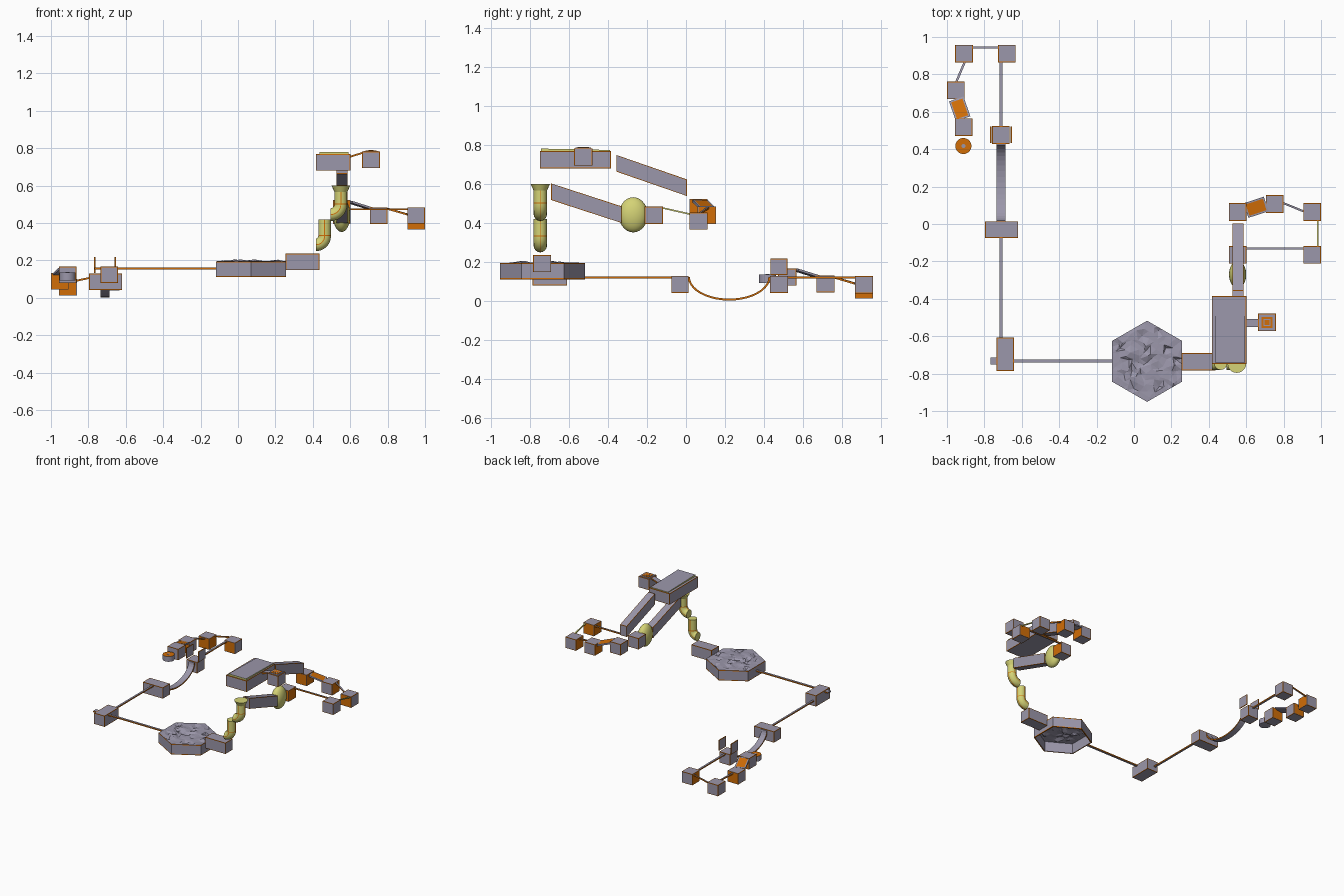
import bpy, bmesh, math, random
from mathutils import Vector

if "Cube" in bpy.data.objects:
    bpy.data.objects.remove(bpy.data.objects["Cube"])
random.seed(4)

def mat(name, col):
    m = bpy.data.materials.new(name)
    m.diffuse_color = (*col, 1)
    m.use_nodes = True
    m.node_tree.nodes["Principled BSDF"].inputs["Base Color"].default_value = m.diffuse_color
    return m

GREY = mat("stone grey", (0.33, 0.31, 0.405))
ORANGE = mat("burnt orange", (0.64, 0.155, 0.002))
YELLOW = mat("pale yellow", (0.66, 0.65, 0.18))
MATS = [GREY, ORANGE, YELLOW]

def finish(bm, name):
    bmesh.ops.recalc_face_normals(bm, faces=bm.faces)
    me = bpy.data.meshes.new(name)
    bm.to_mesh(me)
    bm.free()
    for m in MATS:
        me.materials.append(m)
    ob = bpy.data.objects.new(name, me)
    bpy.context.collection.objects.link(ob)
    return ob

def smooth(ob):
    bpy.ops.object.select_all(action='DESELECT')
    ob.select_set(True)
    bpy.context.view_layer.objects.active = ob
    bpy.ops.object.shade_smooth_by_angle(angle=math.radians(40))

# inset a face and give its border its own colour
def framed(bm, f, width, inner, border):
    bmesh.ops.inset_individual(bm, faces=[f], thickness=width)
    f.material_index = inner
    for e in f.edges:
        for g in e.link_faces:
            if g != f:
                g.material_index = border

DIRS = {'+x': (1, 0, 0), '-x': (-1, 0, 0), '+y': (0, 1, 0), '-y': (0, -1, 0)}

# room: grey panels with thin orange seams, doorway sides orange
def room(name, x, y, z, doors=()):
    bm = bmesh.new()
    bmesh.ops.create_cube(bm, size=1)
    for v in bm.verts:
        v.co = [a[0] + (c + 0.5) * (a[1] - a[0]) for a, c in zip((x, y, z), v.co)]
    bm.normal_update()
    open_dirs = [Vector(DIRS[d]) for d in doors]
    for f in bm.faces[:]:
        if min(e.calc_length() for e in f.edges) < 0.02:
            f.material_index = 1
        elif any(f.normal.dot(d) > 0.9 for d in open_dirs):
            framed(bm, f, 0.004, 1, 0)
        else:
            framed(bm, f, 0.006, 0, 1)
    return finish(bm, name)

def cube(name, cx, cy, top, doors=(), s=0.047):
    return room(name, (cx - s, cx + s), (cy - s, cy + s), (top - 0.088, top), doors)

# beam: straight or sloping passage with upright ends
def beam(name, a, b, w, h, style='plate'):
    a, b = Vector(a), Vector(b)
    d = (b - a).to_2d().normalized()
    side = Vector((-d.y, d.x, 0)) * w / 2
    up = Vector((0, 0, h / 2))
    bm = bmesh.new()
    r = [[bm.verts.new(p + s * side + t * up) for s, t in ((-1, -1), (1, -1), (1, 1), (-1, 1))] for p in (a, b)]
    ends = [bm.faces.new(r[0]), bm.faces.new(r[1])]
    sides = [bm.faces.new((r[0][i], r[0][(i + 1) % 4], r[1][(i + 1) % 4], r[1][i])) for i in range(4)]
    bmesh.ops.recalc_face_normals(bm, faces=bm.faces)
    if style == 'plate':
        sides[1].material_index = sides[3].material_index = 1
    elif style == 'ramp':
        framed(bm, sides[2], 0.013, 1, 0)
    else:
        for f in sides + ends:
            framed(bm, f, 0.005, 0, 1)
    return finish(bm, name)

# hexagonal cave: rough top over a hollow six-sided wall
HX, HY = 0.07, -0.734
bm = bmesh.new()
bmesh.ops.create_circle(bm, cap_ends=True, segments=6, radius=0.217)
bmesh.ops.poke(bm, faces=bm.faces[:])
bmesh.ops.subdivide_edges(bm, edges=bm.edges[:], cuts=6, use_grid_fill=True)
for v in bm.verts:
    if not v.is_boundary:
        rise = random.uniform(-0.012, 0.012) if random.random() < 0.3 else random.uniform(0, 0.004)
        v.co += Vector((random.uniform(-0.012, 0.012), random.uniform(-0.012, 0.012), rise))
    v.co += Vector((HX, HY, 0.195))
finish(bm, "cave_rough_top")
bm = bmesh.new()
rings = []
for rad, z in ((0.217, 0.195), (0.217, 0.189), (0.217, 0.118), (0.217, 0.112), (0.208, 0.112), (0.208, 0.193)):
    rings.append([bm.verts.new((HX + rad * math.sin(k * math.pi / 3), HY + rad * math.cos(k * math.pi / 3), z))
                  for k in range(6)])
for j in range(5):
    for k in range(6):
        f = bm.faces.new((rings[j][k], rings[j][(k + 1) % 6], rings[j + 1][(k + 1) % 6], rings[j + 1][k]))
        f.material_index = 0 if j in (1, 4) else 1
finish(bm, "cave_wall")

# long rooms
room("cave_side_room", (0.255, 0.435), (-0.782, -0.69), (0.148, 0.236))
room("corner_room", (-0.735, -0.642), (-0.785, -0.608), (0.08, 0.167))
room("bridge_room", (-0.796, -0.619), (-0.075, 0.014), (0.043, 0.13))
room("upper_hall", (0.416, 0.601), (-0.748, -0.385), (0.68, 0.768))

# small rooms on the left
cube("bridge_end_room", -0.712, 0.476, 0.13)
cube("left_room_1", -0.68, 0.911, 0.128, ('-y', '-x'))
cube("left_room_2", -0.909, 0.911, 0.101, ('-y', '+x'))
cube("left_room_3", -0.952, 0.714, 0.132, ('+y', '-y'))
cube("left_room_4", -0.911, 0.518, 0.167, ('+y',))
# small rooms on the right
cube("right_room_1", 0.554, 0.064, 0.523, ('+x', '-y'))
cube("right_room_2", 0.752, 0.107, 0.484, ('-x', '+x'))
cube("right_room_3", 0.952, 0.064, 0.454, ('-x', '-y'))
cube("right_room_4", 0.952, -0.165, 0.484, ('-x', '+y'))
cube("right_room_5", 0.554, -0.165, 0.484, ('+x', '-y'))
cube("hatch_room", 0.711, -0.526, 0.782)

# hatch: stacked square frames, grey and orange
for i, (s, z) in enumerate(((0.04, 0.786), (0.03, 0.788), (0.019, 0.789), (0.014, 0.79))):
    bm = bmesh.new()
    bmesh.ops.create_cube(bm, size=1)
    for v in bm.verts:
        v.co = (0.711 + v.co.x * 2 * s, -0.526 + v.co.y * 2 * s, z - 0.006 + (v.co.z + 0.5) * 0.006)
    for f in bm.faces:
        f.material_index = i % 2
    finish(bm, "hatch_frame_%d" % i)

# flaps standing over the bridge end room
for x in (-0.766, -0.656):
    room("flap", (x - 0.003, x + 0.003), (0.432, 0.52), (0.134, 0.218))

# thin passages
for n, a, b, w in (
        ("cave_passage", (-0.642, -0.733, 0.158), (-0.115, -0.733, 0.158), 0.017),
        ("corner_stub", (-0.768, -0.733, 0.158), (-0.735, -0.733, 0.158), 0.036),
        ("corner_passage", (-0.711, -0.61, 0.121), (-0.711, -0.075, 0.121), 0.015),
        ("left_passage_1", (-0.711, 0.522, 0.121), (-0.711, 0.866, 0.121), 0.015),
        ("left_passage_2", (-0.726, 0.944, 0.121), (-0.863, 0.944, 0.092), 0.009),
        ("left_passage_3", (-0.905, 0.866, 0.09), (-0.95, 0.76, 0.121), 0.012),
        ("right_passage_1", (0.798, 0.112, 0.477), (0.906, 0.068, 0.446), 0.011),
        ("right_passage_2", (0.906, -0.131, 0.474), (0.6, -0.131, 0.474), 0.011),
        ("hatch_passage", (0.6, -0.529, 0.755), (0.665, -0.529, 0.775), 0.042)):
    beam(n, a, b, w, 0.01)
slide = beam("yellow_passage", (0.983, 0.018, 0.446), (0.983, -0.119, 0.477), 0.009, 0.008)
for p in slide.data.polygons:
    p.material_index = 2

# orange ramps and sloping corridors
beam("left_ramp", (-0.95, 0.669, 0.127), (-0.914, 0.563, 0.16), 0.082, 0.012, 'ramp')
beam("right_ramp", (0.599, 0.072, 0.512), (0.707, 0.107, 0.478), 0.082, 0.012, 'ramp')
beam("upper_corridor", (0.556, -0.357, 0.706), (0.556, 0.004, 0.581), 0.058, 0.085, 'corridor')
beam("lower_corridor", (0.556, -0.69, 0.56), (0.556, -0.33, 0.443), 0.058, 0.085, 'corridor')

# hanging bridge: half-ellipse strip
bm = bmesh.new()
prev = None
N = 20
for i in range(N + 1):
    t = math.pi * i / N
    row = []
    for k in (0, 0.01):
        y, z = 0.221 - (0.211 - k) * math.cos(t), 0.124 - (0.121 - k) * math.sin(t)
        row.append([bm.verts.new((x, y, z)) for x in (-0.735, -0.686)])
    ring = [row[0][0], row[0][1], row[1][1], row[1][0]]
    if prev:
        for k in range(4):
            f = bm.faces.new((prev[k], prev[(k + 1) % 4], ring[(k + 1) % 4], ring[k]))
            f.material_index = k % 2
    if i in (0, N):
        bm.faces.new(ring)
    prev = ring
finish(bm, "hanging_bridge")

# yellow elbow pipes with thin orange seams: vertical run that turns toward -x
def pipe(name, x, top, bend_z, bend, rad=0.034, y=-0.746):
    path = [(x, top, 0), (x, bend_z + 0.005, 0), (x, bend_z, 0)]
    for i in range(1, 9):
        a = math.pi / 2 * i / 8
        path.append((x - bend + bend * math.cos(a), bend_z - bend * math.sin(a), a))
    angles = [math.radians(q * 90 + d) for q in range(4) for d in (-4, 4, 24, 45, 66)]
    n = len(angles)
    bm = bmesh.new()
    prev = None
    for i, (px, pz, a) in enumerate(path):
        ring = []
        for u in angles:
            c = rad * math.cos(u)
            ring.append(bm.verts.new((px + c * math.cos(a), y + rad * math.sin(u), pz - c * math.sin(a))))
        if prev:
            for k in range(n):
                f = bm.faces.new((prev[k], prev[(k + 1) % n], ring[(k + 1) % n], ring[k]))
                f.material_index = 1 if i == 2 or k % 5 == 0 else 2
        if i in (0, len(path) - 1):
            bm.faces.new(ring).material_index = 2
        prev = ring
    smooth(finish(bm, name))

pipe("upper_pipe", 0.55, 0.58, 0.5, 0.055)
pipe("lower_pipe", 0.463, 0.42, 0.33, 0.046)

def round_part(name, loc, r1, r2, h, side, cap):
    bm = bmesh.new()
    bmesh.ops.create_cone(bm, cap_ends=True, segments=20, radius1=r1, radius2=r2, depth=h)
    bmesh.ops.translate(bm, verts=bm.verts, vec=loc)
    bm.normal_update()
    for f in bm.faces:
        f.material_index = cap if f.normal.z > 0.9 else side
    smooth(finish(bm, name))

round_part("pipe_flange", (0.55, -0.746, 0.583), 0.034, 0.05, 0.034, 2, 2)
round_part("round_end_room", (-0.912, 0.417, 0.115), 0.043, 0.043, 0.042, 0, 1)
round_part("round_end_plug", (-0.912, 0.417, 0.135), 0.011, 0.011, 0.006, 0, 0)

# yellow egg-shaped chamber at the foot of the lower corridor
bm = bmesh.new()
bmesh.ops.create_uvsphere(bm, u_segments=24, v_segments=14, radius=1)
for v in bm.verts:
    v.co = (0.554 + v.co.x * 0.046, -0.27 + v.co.y * 0.074, 0.442 + v.co.z * 0.09)
for f in bm.faces:
    f.material_index = 2
smooth(finish(bm, "egg_chamber"))

# hall roof slab: yellow rim, grey top, falling to the back
slab = beam("hall_roof", (0.513, -0.742, 0.773), (0.513, -0.39, 0.766), 0.155, 0.016)
for p in slab.data.polygons:
    p.material_index = 0 if p.normal.z > 0.9 else 2
